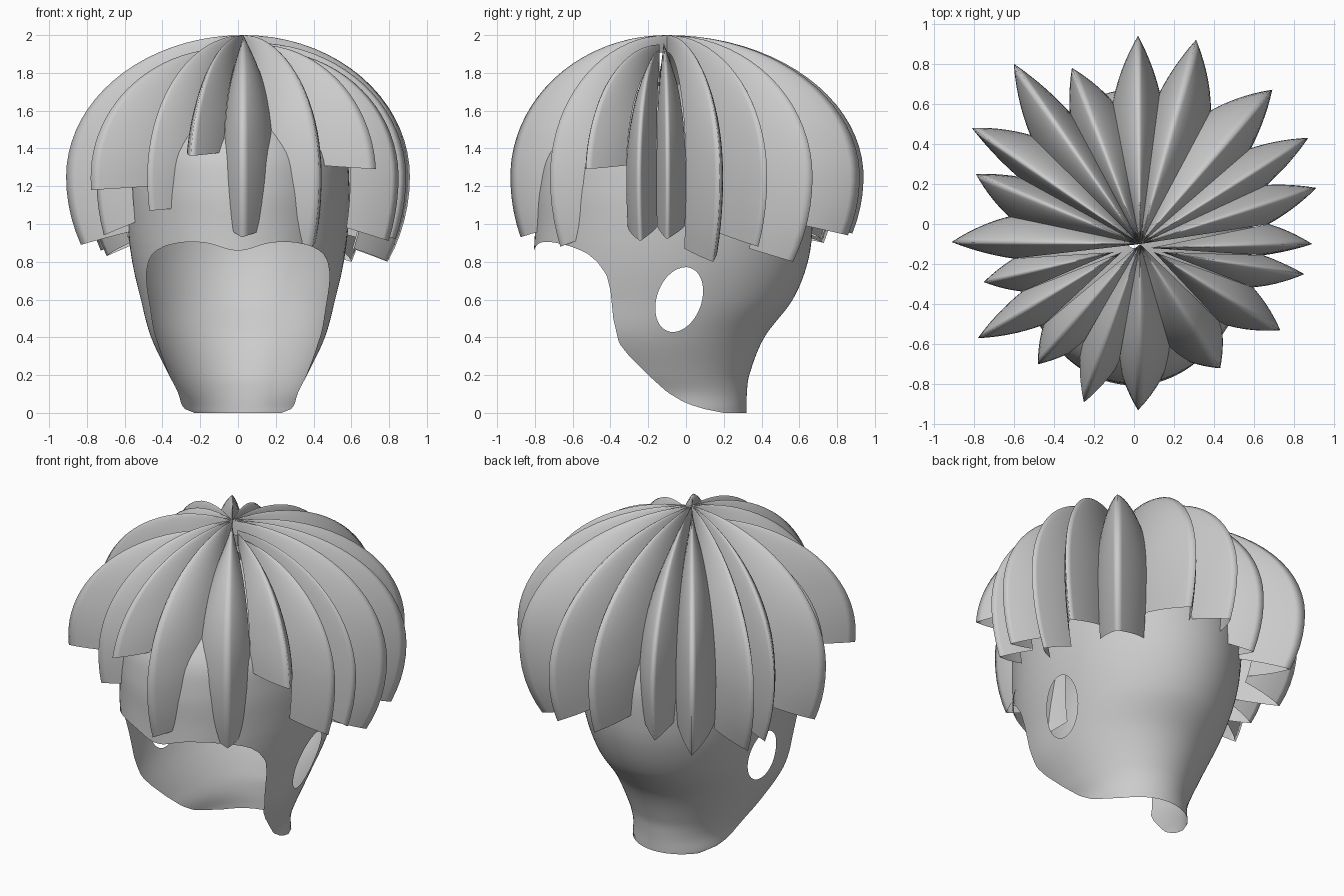
import bpy, bmesh, math

if "Cube" in bpy.data.objects:
    bpy.data.objects.remove(bpy.data.objects["Cube"])

grey = bpy.data.materials.new("plain grey")
grey.diffuse_color = (0.6, 0.6, 0.6, 1)
grey.use_nodes = True
grey.node_tree.nodes["Principled BSDF"].inputs["Base Color"].default_value = grey.diffuse_color


def make_object(name, bm):
    bmesh.ops.recalc_face_normals(bm, faces=bm.faces)
    mesh = bpy.data.meshes.new(name)
    bm.to_mesh(mesh)
    bm.free()
    mesh.materials.append(grey)
    mesh.shade_smooth()
    obj = bpy.data.objects.new(name, mesh)
    bpy.context.collection.objects.link(obj)
    return obj


def add_grid(bm, rows):
    vs = [[bm.verts.new(p) for p in row] for row in rows]
    for a, b in zip(vs, vs[1:]):
        for i in range(len(a) - 1):
            bm.faces.new((a[i], a[i + 1], b[i + 1], b[i]))
    return vs


def sample(table, z, smooth=True):
    """Interpolate the columns of a table by its first column."""
    n = len(table)
    i = max(k for k in range(n - 1) if table[k][0] <= z or k == 0)
    p1, p2 = table[i], table[i + 1]
    p0, p3 = table[max(i - 1, 0)], table[min(i + 2, n - 1)]
    h = p2[0] - p1[0]
    t = (z - p1[0]) / h
    out = []
    for c in range(1, len(p1)):
        if not smooth:
            out.append(p1[c] + (p2[c] - p1[c]) * t)
            continue
        m1 = (p2[c] - p0[c]) / (p2[0] - p0[0]) * h
        m2 = (p3[c] - p1[c]) / (p3[0] - p1[0]) * h
        out.append((2*t**3 - 3*t*t + 1) * p1[c] + (t**3 - 2*t*t + t) * m1
                   + (3*t*t - 2*t**3) * p2[c] + (t**3 - t*t) * m2)
    return out


# Head shell: height, half width, back y, front y
HEAD = [(0, .295, .32, -.32), (.1, .315, .322, -.47), (.2, .365, .335, -.6),
        (.4, .46, .415, -.75), (.6, .515, .565, -.80), (.8, .56, .645, -.81),
        (1.0, .585, .67, -.80), (1.2, .59, .66, -.79), (1.4, .56, .58, -.73),
        (1.6, .40, .40, -.52), (1.7, .22, .2, -.3), (1.74, .05, .02, -.12)]
# Front rim of the shell: height, y
RIM = [(0, .2), (.02, .1), (.05, 0), (.11, -.1), (.2, -.2), (.3, -.3), (.37, -.355),
       (.5, -.385), (.65, -.40), (.73, -.42), (.80, -.47), (.85, -.53),
       (.885, -.62), (.903, -.70), (.92, -.80)]


def ring(z):
    rx, back, front = sample(HEAD, z)
    return rx, (back + front) / 2, (back - front) / 2


def head_x(y, z):
    rx, cy, ry = ring(z)
    return rx * math.sqrt(max(0, 1 - ((y - cy) / ry) ** 2))


def rim_angle(z):
    rx, cy, ry = ring(z)
    return math.acos((sample(RIM, z, False)[0] - cy) / ry)


COLS, BROW, TOP = 96, .903, .92
heights = [i * .02 for i in range(45)] + [.89, .897]
heights += [BROW + (TOP - BROW) * i / 16 for i in range(17)]
heights += [.94 + i * .04 for i in range(21)]
rows = []
for z in heights:
    rx, cy, ry = ring(z)
    if z < BROW:
        reach = rim_angle(z)
    else:
        k = min(1, (z - BROW) / (TOP - BROW))
        reach = rim_angle(BROW) * (1 - k) + math.pi * k
    row = []
    for i in range(COLS + 1):
        a = reach * (2 * i / COLS - 1)
        x, y = rx * math.sin(a), cy + ry * math.cos(a)
        # brow dip in the middle of the face opening
        dip = 0
        if y < -.4:
            dip = .06 * math.exp(-(x / .13) ** 2) * max(0, 1 - max(0, z - .92) / .4)
        row.append((x, y, z - dip))
    rows.append(row)
bm = bmesh.new()
add_grid(bm, rows)
bmesh.ops.remove_doubles(bm, verts=bm.verts, dist=.0005)

# Ear holes: tilted ellipses, rim points moved onto the ellipse
EY, EZ, EA, EB, TILT = -.036, .60, .118, .178, math.radians(20)


def ear_coords(co):
    y, z = co.y - EY, co.z - EZ
    return ((y * math.cos(TILT) - z * math.sin(TILT)) / EA,
            (y * math.sin(TILT) + z * math.cos(TILT)) / EB)


holes = [f for f in bm.faces if math.hypot(*ear_coords(f.calc_center_median())) < 1]
rim_verts = {v for f in holes for v in f.verts}
bmesh.ops.delete(bm, geom=holes, context='FACES')
for v in rim_verts:
    if v.is_valid and v.link_faces:
        k = 1 / math.hypot(*ear_coords(v.co))
        side = math.copysign(1, v.co.x)
        v.co.y = EY + (v.co.y - EY) * k
        v.co.z = EZ + (v.co.z - EZ) * k
        v.co.x = side * head_x(v.co.y, v.co.z)
make_object("head_shell", bm)

# Hair locks, counterclockwise: widest point x, y, height of the lower end
LOCKS = [(.89, -.10, .92), (.91, .18, .80), (.87, .43, .88), (.69, .67, .80),
         (.31, .92, .94), (.02, .94, .95), (-.31, .78, .92), (-.60, .80, .90),
         (-.81, .48, .86), (-.79, .25, .83), (-.91, -.09, .89), (-.75, -.29, .94),
         (-.78, -.57, 1.18), (-.48, -.70, 1.07), (-.25, -.89, 1.36),
         (.02, -.93, .93), (.43, -.72, .88), (.73, -.53, 1.29), (.85, -.25, .91)]
# Locks rooted lower beside the crown: index -> root x, root y, drop
LOW = {0: (.08, -.12, .04), 17: (.1, -.14, .05), 18: (.14, -.14, .08),
       11: (-.1, -.14, .16), 12: (-.06, -.14, .07)}
CX, CY, EQ = .03, -.10, 1.25      # crown position, height of the widest level
STEPS, ACROSS = 24, 7
N = len(LOCKS)
angles = [math.atan2(y - CY, x - CX) for x, y, _ in LOCKS]
radii = [math.hypot(x - CX, y - CY) for x, y, _ in LOCKS]

for i, (tx, ty, end) in enumerate(LOCKS):
    root_x, root_y, drop = LOW.get(i, (CX, CY, 0))
    columns = []
    for c in range(-ACROSS, ACROSS + 1):
        t = c / ACROSS
        j = (i + 1) % N if t > 0 else i - 1
        turn = (angles[j] - angles[i] + math.pi) % (2 * math.pi) - math.pi
        half = math.copysign(min(abs(turn) / 2, math.radians(17)), turn)
        a = angles[i] + abs(t) * half
        valley = .365 * (radii[i] + radii[j])     # grooves shared by neighbours
        stop = end + (.07 if end < 1 else .02) * abs(t)
        col = []
        for s in range(STEPS + 1):
            f = s / STEPS
            # rounded near the crown, creased towards the end
            ridge = 1 - abs(t) ** (1.6 - .6 * min(1, f * 1.4))
            r = valley + (radii[i] - valley) * ridge
            up = .66 + .09 * ridge - drop
            u_end = math.acos((stop - EQ) / (up if stop > EQ else .9))
            u = .001 + (u_end - .001) * f
            cu, k = math.cos(u), math.sin(u)
            if end > EQ:
                k /= math.sin(u_end)
            px, py = CX + r * math.cos(a), CY + r * math.sin(a)
            col.append((root_x + (px - root_x) * k, root_y + (py - root_y) * k,
                        EQ + cu * (up if cu > 0 else .9)))
        columns.append(col)
    bm = bmesh.new()
    add_grid(bm, columns)
    make_object("hair_lock_%02d" % (i + 1), bm)
